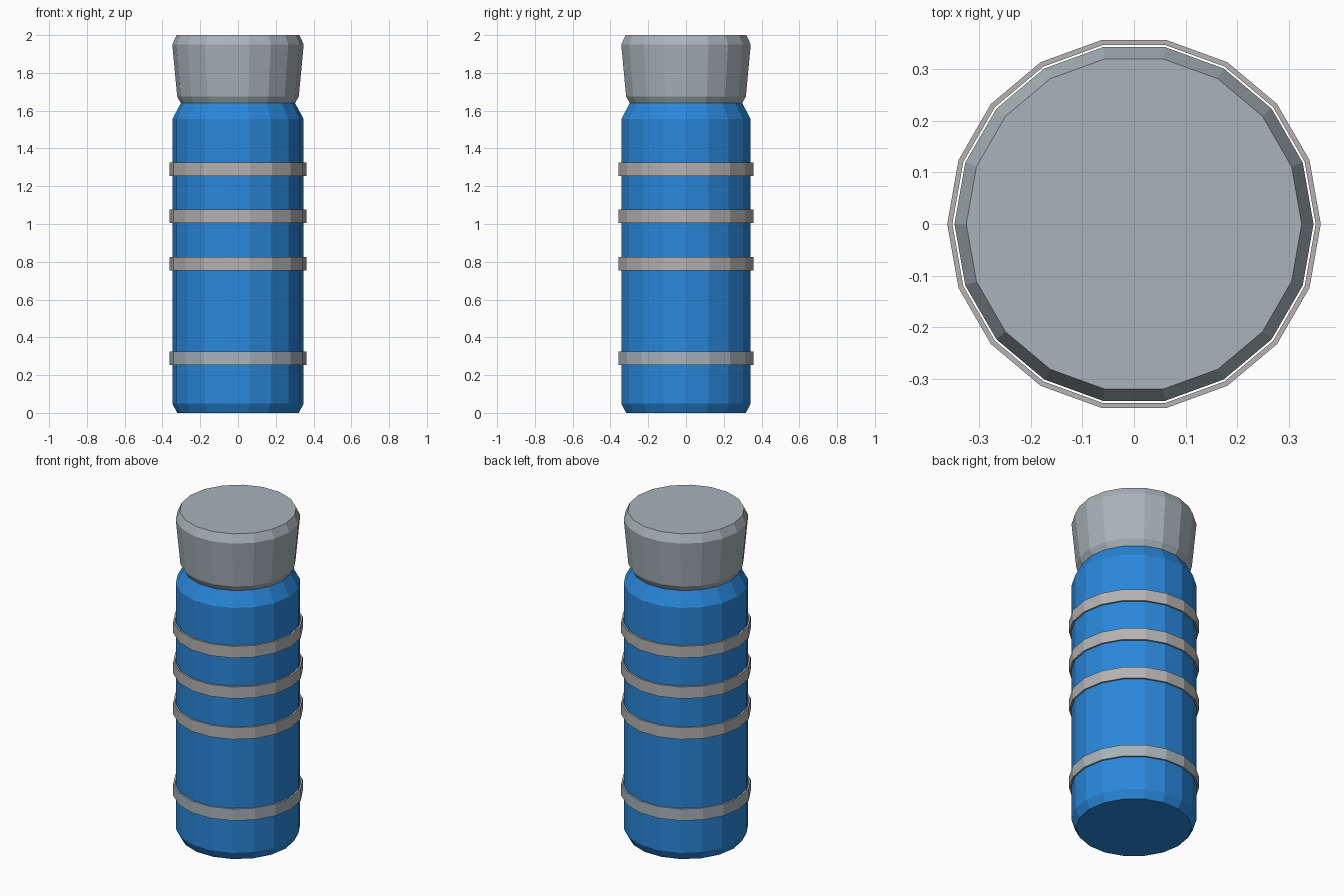
import bpy
import math

if "Cube" in bpy.data.objects:
    bpy.data.objects.remove(bpy.data.objects["Cube"])

SIDES = 18


def material(name, rgb):
    mat = bpy.data.materials.new(name)
    mat.diffuse_color = (*rgb, 1)
    mat.use_nodes = True
    mat.node_tree.nodes["Principled BSDF"].inputs["Base Color"].default_value = mat.diffuse_color
    return mat


def lathe(name, profile, mat=None, closed=False):
    """Spin (radius, z) points round z; closed joins last to first, else ends are capped."""
    n = len(profile)
    verts = [(r * math.cos(2 * math.pi * s / SIDES), r * math.sin(2 * math.pi * s / SIDES), z)
             for r, z in profile for s in range(SIDES)]
    faces = []
    for i in range(n if closed else n - 1):
        a, b = i * SIDES, (i + 1) % n * SIDES
        for s in range(SIDES):
            t = (s + 1) % SIDES
            faces.append((a + s, a + t, b + t, b + s))
    if not closed:
        faces.append(tuple(reversed(range(SIDES))))
        faces.append(tuple(range((n - 1) * SIDES, n * SIDES)))
    mesh = bpy.data.meshes.new(name)
    mesh.from_pydata(verts, [], faces)
    obj = bpy.data.objects.new(name, mesh)
    bpy.context.collection.objects.link(obj)
    if mat:
        mesh.materials.append(mat)
    return obj


blue = material("blue", (0.022, 0.245, 0.71))
steel = material("steel", (0.39, 0.456, 0.49))
band_grey = material("band_grey", (0.46, 0.45, 0.445))

# Bottle with chamfered base and sloping shoulder
lathe("bottle_body", [(0.322, 0), (0.348, 0.05), (0.348, 1.555), (0.302, 1.64)], blue)

# Flared lid with chamfered rims
lathe("lid", [(0.302, 1.64), (0.322, 1.675), (0.348, 1.95), (0.325, 2.0)], steel)

# Thin bands standing just clear of the body
for i, z in enumerate((0.29, 0.79, 1.04, 1.29)):
    lo, hi = z - 0.036, z + 0.036
    lathe(f"band_{i + 1}", [(0.352, lo), (0.362, lo), (0.362, hi), (0.352, hi)],
          steel if i == 0 else band_grey, closed=True)
